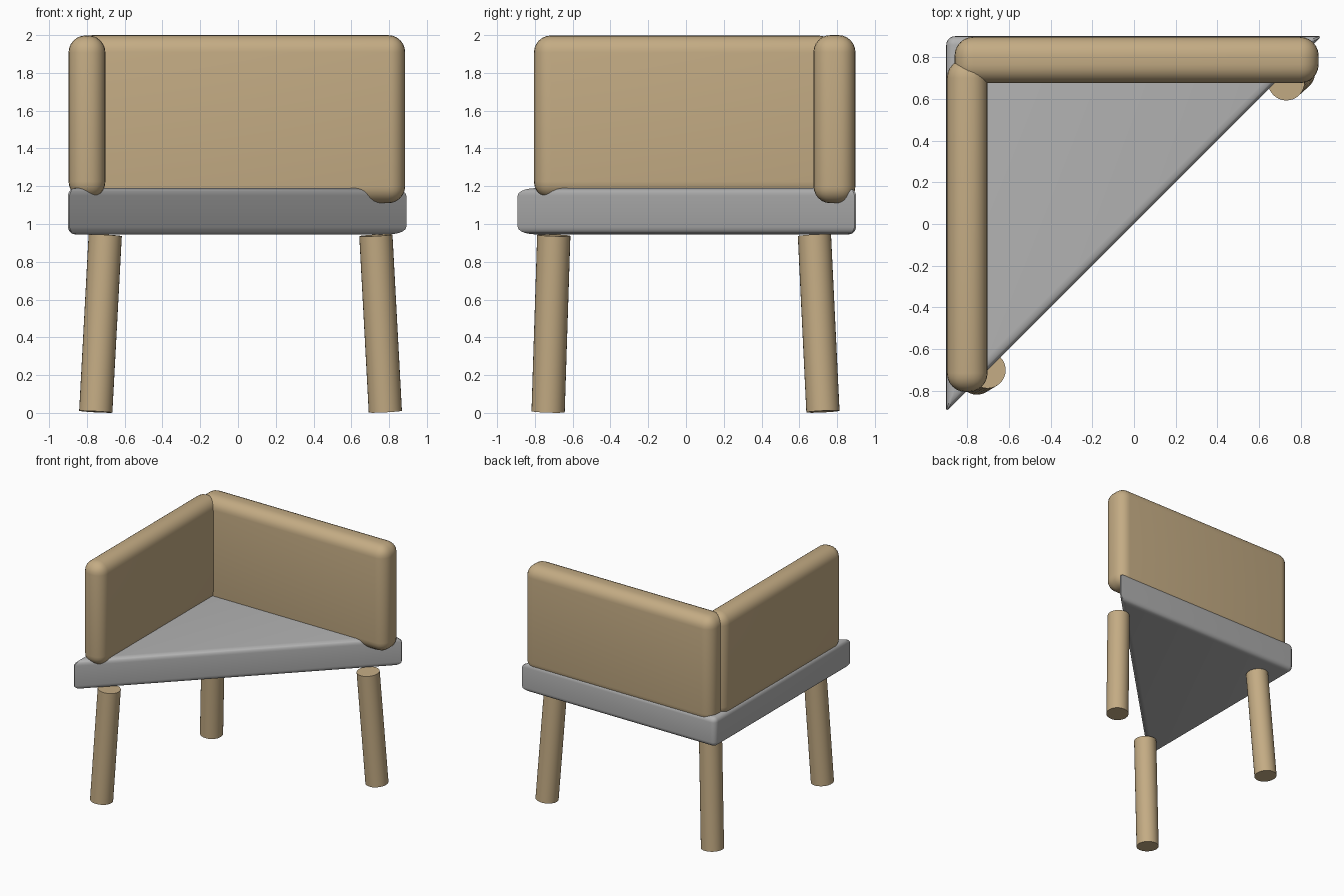
import bpy
import bmesh
import math
from mathutils import Vector

cube = bpy.data.objects.get("Cube")
if cube:
    bpy.data.objects.remove(cube, do_unlink=True)


def make_material(name, rgb):
    mat = bpy.data.materials.new(name)
    mat.use_nodes = True
    mat.diffuse_color = (*rgb, 1)
    mat.node_tree.nodes["Principled BSDF"].inputs["Base Color"].default_value = (*rgb, 1)
    return mat


tan = make_material("tan", (0.55, 0.41, 0.23))
grey = make_material("grey", (0.45, 0.45, 0.45))


def finish(name, bm, mat):
    bmesh.ops.recalc_face_normals(bm, faces=bm.faces[:])
    mesh = bpy.data.meshes.new(name)
    bm.to_mesh(mesh)
    bm.free()
    mesh.materials.append(mat)
    obj = bpy.data.objects.new(name, mesh)
    bpy.context.collection.objects.link(obj)
    bpy.ops.object.select_all(action='DESELECT')
    obj.select_set(True)
    bpy.context.view_layer.objects.active = obj
    bpy.ops.object.shade_smooth_by_angle(angle=math.radians(35))
    return obj


# Rounded triangular seat, lofted from inset outlines
HALF, ROUND, TIP = 0.9, 0.04, 0.012
SEAT_LOW, SEAT_HIGH = 0.945, 1.19


def seat_outline(inset):
    edge = HALF - inset
    point = HALF - inset * (1 + math.sqrt(2))
    radius = ROUND + 0.002 - inset
    slant = TIP * math.sqrt(0.5)
    outline = []
    for i in range(6):
        a = math.pi - i * math.pi / 10
        outline.append((-edge + radius + radius * math.cos(a),
                        edge - radius + radius * math.sin(a)))
    outline += [(point - TIP, edge), (point - slant, edge - slant)]
    outline += [(-edge + slant, -point + slant), (-edge, -point + TIP)]
    return outline


bm = bmesh.new()
STEPS = 5
angles = [i / STEPS * math.pi / 2 for i in range(STEPS + 1)]
layers = [(ROUND * (1 - math.sin(a)), SEAT_LOW + ROUND * (1 - math.cos(a))) for a in angles]
layers += [(d, SEAT_LOW + SEAT_HIGH - z) for d, z in reversed(layers)]
rings = [[bm.verts.new((x, y, z)) for x, y in seat_outline(d)] for d, z in layers]
for low, high in zip(rings, rings[1:]):
    for i in range(len(low)):
        j = (i + 1) % len(low)
        bm.faces.new((low[i], low[j], high[j], high[i]))
bm.faces.new(rings[0])
bm.faces.new(rings[-1])
finish("seat", bm, grey)


# Soft-edged rest panels
def panel(name, low, high, radius):
    low, high = Vector(low), Vector(high)
    bm = bmesh.new()
    bmesh.ops.create_cube(bm, size=1)
    bmesh.ops.scale(bm, vec=high - low, verts=bm.verts[:])
    bmesh.ops.translate(bm, vec=(low + high) / 2, verts=bm.verts[:])
    bmesh.ops.bevel(bm, geom=bm.edges[:], offset=radius, offset_type='OFFSET',
                    segments=6, profile=0.5, affect='EDGES')
    return finish(name, bm, tan)


panel("back_rest", (-0.86, 0.675, 1.11), (0.885, 0.897, 2.0), 0.09)
panel("side_rest", (-0.897, -0.805, 1.135), (-0.702, 0.79, 1.998), 0.09)


# Splayed round legs
def leg(name, top, bottom):
    top, bottom = Vector(top), Vector(bottom)
    axis = top - bottom
    bm = bmesh.new()
    bmesh.ops.create_cone(bm, cap_ends=True, segments=32, radius1=0.088,
                          radius2=0.088, depth=axis.length)
    bmesh.ops.rotate(bm, verts=bm.verts[:],
                     matrix=Vector((0, 0, 1)).rotation_difference(axis).to_matrix())
    bmesh.ops.translate(bm, vec=(top + bottom) / 2, verts=bm.verts[:])
    return finish(name, bm, tan)


leg("left_leg", (0.73, 0.68, 0.94), (0.78, 0.725, 0.007))
leg("front_leg", (-0.703, -0.7, 0.94), (-0.753, -0.73, 0.006))
leg("corner_leg", (-0.703, 0.68, 0.94), (-0.753, 0.725, 0.007))
